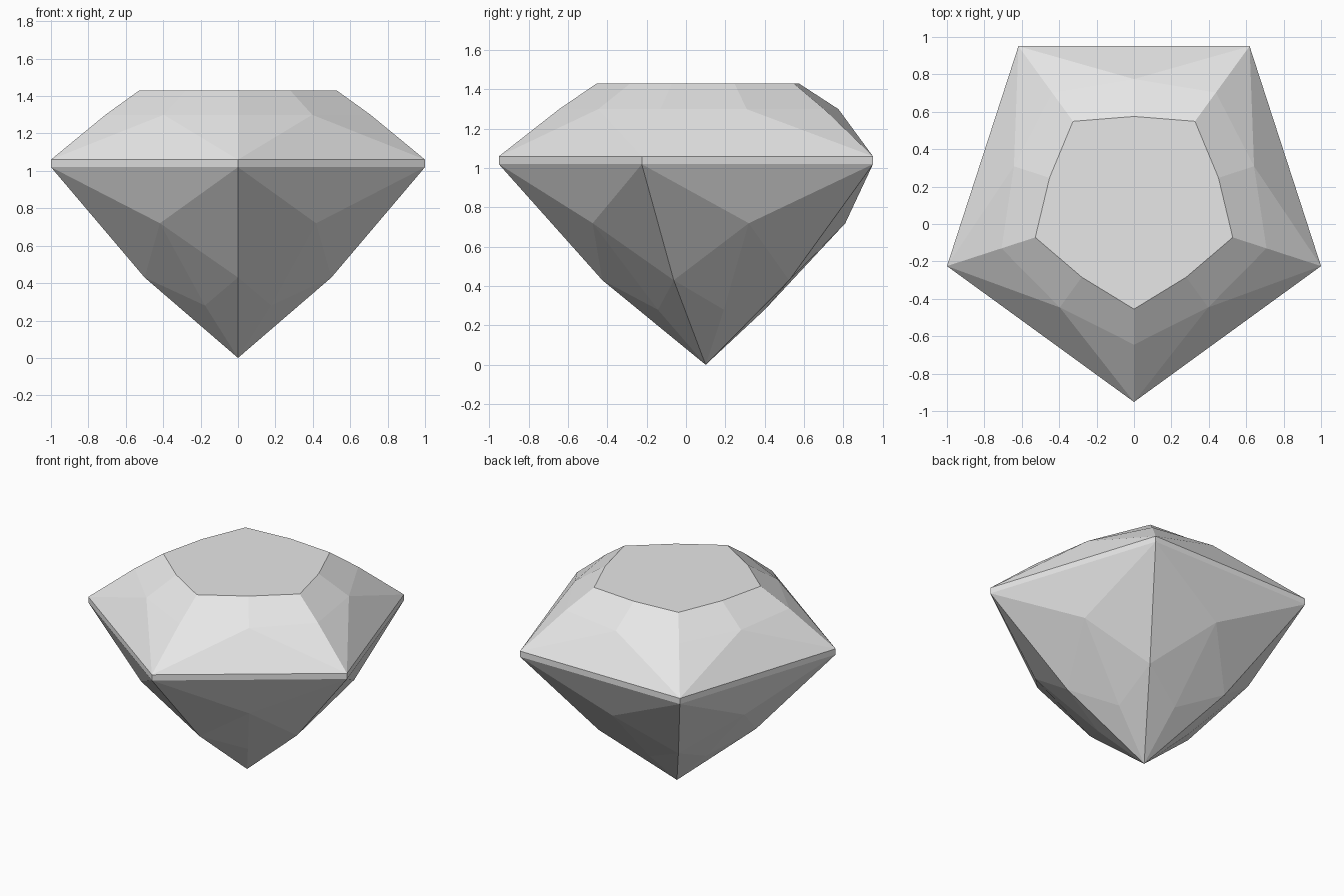
import bpy
import bmesh
from math import radians, sin, cos

cube = bpy.data.objects.get("Cube")
if cube:
    bpy.data.objects.remove(cube, do_unlink=True)

SIDES = 5
STEP = 360 / SIDES
CENTRE_Y = 0.10
GIRDLE_R = 1 / sin(radians(STEP))

bm = bmesh.new()


def ring(radius, z, on_corners=True):
    """Five points, either on the corner directions or halfway between them."""
    points = []
    for i in range(SIDES):
        a = radians(-90 + STEP * (i + (0 if on_corners else 0.5)))
        points.append(bm.verts.new((radius * cos(a), CENTRE_Y + radius * sin(a), z)))
    return points


# Crown rings, from the table down
table_corner = ring(0.555, 1.43)
table_mid = ring(0.475, 1.43, False)
crown_corner = ring(0.745, 1.30)
crown_mid = ring(0.675, 1.30, False)

# Girdle band
girdle_top = ring(GIRDLE_R, 1.06)
girdle_low = ring(GIRDLE_R, 1.02)

# Pavilion rings, down to the tip
pavilion_mid = ring(0.71, 0.72, False)
pavilion_corner = ring(0.525, 0.43)
culet_mid = ring(0.30, 0.28, False)
tip = bm.verts.new((0, CENTRE_Y, 0))

# Table facet
bm.faces.new([v for pair in zip(table_corner, table_mid) for v in pair])

for i in range(SIDES):
    j = (i + 1) % SIDES
    # Main crown and pavilion facets and the girdle side between them
    bm.faces.new((girdle_top[i], girdle_top[j], crown_mid[i]))
    bm.faces.new((girdle_low[i], girdle_low[j], girdle_top[j], girdle_top[i]))
    bm.faces.new((girdle_low[j], girdle_low[i], pavilion_mid[i]))
    # Mirrored facets on either side of each edge's middle
    for k in (i, j):
        bm.faces.new((girdle_top[k], crown_mid[i], crown_corner[k]))
        bm.faces.new((crown_corner[k], crown_mid[i], table_mid[i], table_corner[k]))
        bm.faces.new((girdle_low[k], pavilion_corner[k], pavilion_mid[i]))
        bm.faces.new((pavilion_corner[k], culet_mid[i], pavilion_mid[i]))
        bm.faces.new((pavilion_corner[k], tip, culet_mid[i]))

bmesh.ops.recalc_face_normals(bm, faces=bm.faces)
mesh = bpy.data.meshes.new("gemstone")
bm.to_mesh(mesh)
bm.free()

# Pale grey stone
colour = (0.8, 0.8, 0.8, 1)
stone = bpy.data.materials.new("pale grey stone")
stone.use_nodes = True
stone.diffuse_color = colour
stone.node_tree.nodes["Principled BSDF"].inputs["Base Color"].default_value = colour
mesh.materials.append(stone)

gem = bpy.data.objects.new("gemstone", mesh)
bpy.context.collection.objects.link(gem)
